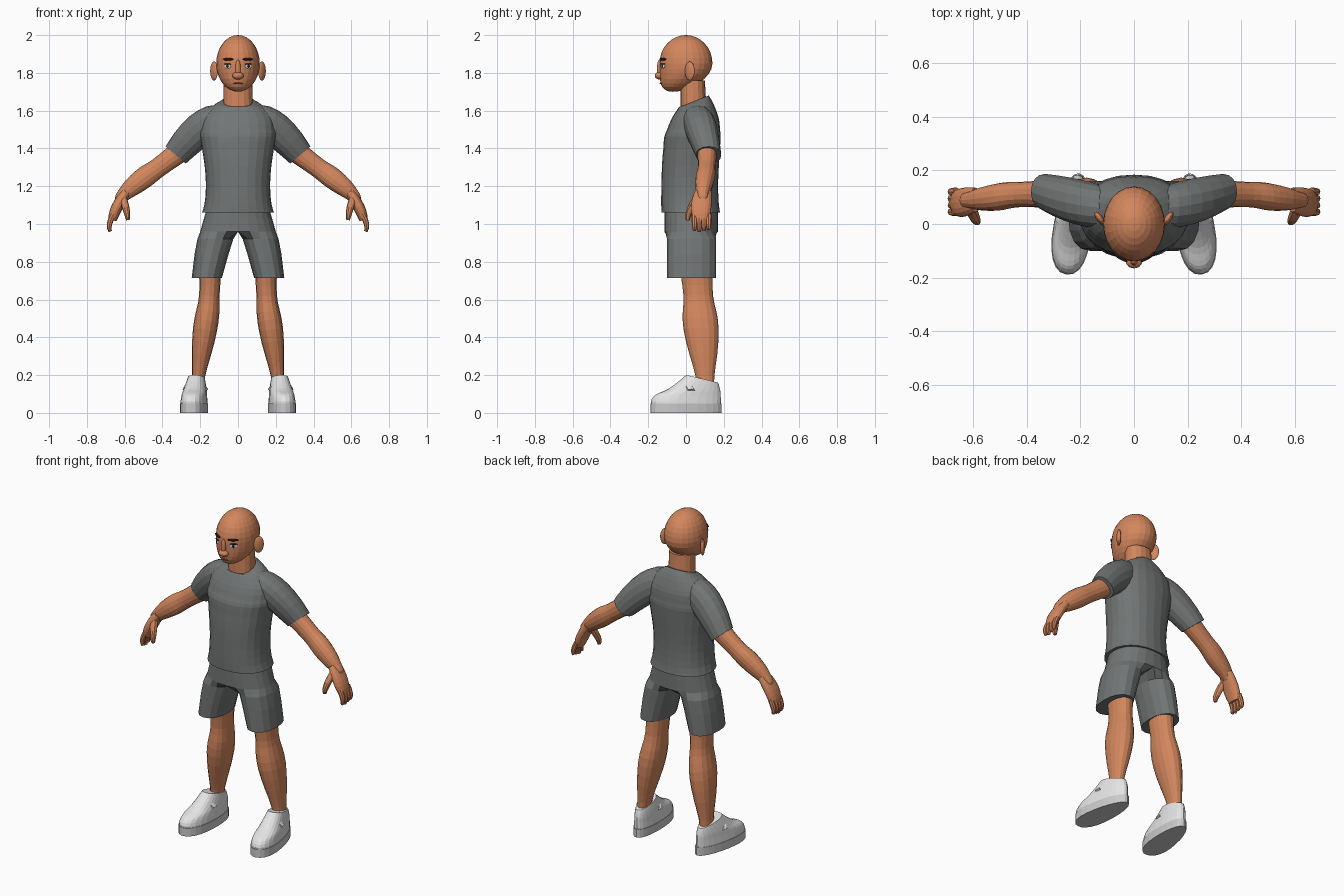
import bpy, bmesh
from math import cos, sin, tau, sqrt, atan2, radians, copysign
from mathutils import Matrix, Vector

cube = bpy.data.objects.get("Cube")
if cube:
    bpy.data.objects.remove(cube, do_unlink=True)


def material(name, *rgb):
    mat = bpy.data.materials.new(name)
    mat.use_nodes = True
    mat.diffuse_color = (*rgb, 1)
    shader = next(n for n in mat.node_tree.nodes if n.type == 'BSDF_PRINCIPLED')
    shader.inputs["Base Color"].default_value = mat.diffuse_color
    return mat


skin = material("skin", .65, .24, .11)
cloth = material("grey_cloth", .17, .18, .18)
white = material("white", .78, .78, .78)
sole_grey = material("sole_grey", .6, .6, .6)
dark = material("dark_brown", .02, .01, .01)
lip = material("lip_brown", .36, .1, .06)
made = []


def finish(name, bm, mat, mirror):
    bmesh.ops.recalc_face_normals(bm, faces=bm.faces)
    mesh = bpy.data.meshes.new(name)
    bm.to_mesh(mesh)
    bm.free()
    mesh.materials.append(mat)
    part = bpy.data.objects.new(name, mesh)
    bpy.context.collection.objects.link(part)
    if mirror:
        part.modifiers.new("mirror", 'MIRROR')
    made.append(part)


def spline(points, steps=4):
    """Smooth in-between rows for a short list of control rows."""
    points = [Vector(p) for p in points]
    rows = []
    for a, b, c, d in zip(points[:1] + points, points, points[1:], points[2:] + points[-1:]):
        for i in range(steps):
            t = i / steps
            leaving = b + (c - a) * (t / 2)
            arriving = c - (d - b) * ((1 - t) / 2)
            rows.append(leaving + (arriving - leaving) * (t * t * (3 - 2 * t)))
    return rows + points[-1:]


def level(z, front, back, radius, rise=0):
    """Level ring from its front and back edge, its half width and its rise to the back."""
    depth = (back - front) / 2
    return Vector((0, front + depth, z)), Vector((radius, 0, 0)), Vector((0, depth, rise))


def levels(points):
    return [level(*row) for row in spline(points)]


def limb(points, flat):
    """Rings square to a path of x, y, z, radius; flat scales them along y."""
    rows = spline(points)
    rings = []
    for i, row in enumerate(rows):
        before, after = rows[max(i - 1, 0)], rows[min(i + 1, len(rows) - 1)]
        along = Vector(after[:3]) - Vector(before[:3])
        y_axis = Vector((0, 1, 0))
        side = along.cross(y_axis).normalized()
        rings.append((Vector(row[:3]), side * row[3], y_axis * row[3] * flat))
    return rings


def rim(ring, angle, egg=0):
    """Point on a slightly squared ellipse; egg widens its front."""
    centre, u, v = ring
    c, s = (copysign(abs(f) ** .9, f) for f in (cos(angle), sin(angle)))
    return centre + u * c * (1 - egg * s) + v * s


def bridge(bm, a, b, count):
    for i in range(count):
        j = (i + 1) % len(a)
        bm.faces.new((a[i], a[j], b[j], b[i]))


def loft(name, rings, mat, sides=16, mirror=True, egg=0, place=Matrix()):
    bm = bmesh.new()
    rows = [[bm.verts.new(place @ rim(ring, tau * i / sides, egg)) for i in range(sides)]
            for ring in rings]
    for a, b in zip(rows, rows[1:]):
        bridge(bm, a, b, sides)
    bm.faces.new(rows[0])
    bm.faces.new(rows[-1])
    finish(name, bm, mat, mirror)


def ellipsoid(name, centre, radii, mat, turn=0, mirror=True, jaw=0):
    bm = bmesh.new()
    bmesh.ops.create_uvsphere(bm, u_segments=24, v_segments=16, radius=1)
    for v in bm.verts:
        v.co.y -= jaw * min(v.co.z, 0) ** 2
    bm.transform(Matrix.Translation(centre) @ Matrix.Rotation(turn, 4, 'Z')
                 @ Matrix.Diagonal((*radii, 1)))
    finish(name, bm, mat, mirror)


# Head: an ellipsoid whose lower half slides forward into a jaw
head_centre, head_size, jaw = Vector((0, 0, 1.85)), Vector((.115, .14, .15)), .5
ellipsoid("head", head_centre, head_size, skin, mirror=False, jaw=jaw)
loft("neck", levels([(1.58, -.03, .11, .08), (1.76, -.03, .1, .075)]), skin, mirror=False)
ellipsoid("ear", (.127, .02, 1.81), (.013, .03, .05), skin, turn=radians(-35))
ellipsoid("nose_bridge", (0, -.14, 1.82), (.014, .014, .05), skin, mirror=False)
ellipsoid("nose_tip", (0, -.14, 1.785), (.03, .025, .02), skin, mirror=False)


def on_face(name, x, z, half_width, half_height, mat, lift=.004):
    """Thin oval lying on the front of the head."""
    across, up = x / head_size.x, (z - head_centre.z) / head_size.z
    y = -head_size.y * (sqrt(1 - across ** 2 - up ** 2) + jaw * min(up, 0) ** 2)
    turn = atan2(across / head_size.x, -y / head_size.y ** 2)
    ellipsoid(name, (x, y, z), (half_width, lift, half_height), mat, turn, mirror=x > 0)


on_face("eye", .055, 1.835, .02, .012, white)
on_face("iris", .055, 1.835, .009, .01, dark, lift=.006)
on_face("upper_eyelid", .055, 1.847, .022, .003, dark, lift=.006)
on_face("eyebrow", .052, 1.872, .032, .007, dark, lift=.008)
on_face("mouth", 0, 1.745, .026, .004, lip, lift=.006)

# Shirt
loft("shirt_body", levels([(1.06, -.13, .18, .19, 0), (1.2, -.13, .17, .17, 0),
                           (1.4, -.12, .18, .19, 0), (1.5, -.1, .18, .2, 0),
                           (1.6, -.05, .16, .16, 0), (1.65, -.03, .12, .08, .03)]),
     cloth, sides=24, mirror=False)
loft("shirt_sleeve", limb([(.1, .06, 1.55, .08), (.2, .08, 1.5, .09),
                           (.33, .12, 1.365, .07)], flat=.95), cloth)

# Shorts: open half rings down to the crotch, then a closed leg
bm = bmesh.new()
rows = []
for z, radius in ((1.1, .16), (1.03, .18), (.96, .2)):
    ring = level(z, -.115, .17, radius)
    half = [rim(ring, tau * (i / 24 - 1 / 4)) for i in range(13)]
    half[0].x = half[-1].x = 0
    rows.append([bm.verts.new(p) for p in half])
rows[-1] += [bm.verts.new((0, y, .96)) for y in (.1, .03, -.05)]
for x, z, radius in ((.12, .92, .095), (.14, .84, .09), (.165, .715, .08)):
    ring = level(z, -.1, .16, radius, 0)
    rows.append([bm.verts.new(rim(ring, tau * (i - 6) / 16) + Vector((x, 0, 0)))
                 for i in range(16)])
for a, b in zip(rows, rows[1:]):
    bridge(bm, a, b, 16 if len(a) == 16 else 12)
bm.faces.new(rows[-1])
finish("shorts", bm, cloth, True)

# Arms and hands
loft("arm", limb([(.3, .11, 1.39, .06), (.42, .11, 1.3, .052), (.51, .1, 1.235, .056),
                  (.6, .09, 1.16, .038), (.62, .09, 1.13, .03)], flat=.9), skin)
loft("palm", limb([(.59, .09, 1.17, .025), (.64, .08, 1.09, .03),
                   (.665, .08, 1.02, .022)], flat=1.8), skin)
for i, finger in enumerate(("index", "middle", "ring", "little")):
    y, tip = .045 + .025 * i, .96 + .006 * abs(i - 1)
    loft(finger + "_finger", limb([(.66, y, 1.05, .015), (.68, y, 1, .014),
                                   (.676, y, tip, .009)], flat=1), skin, sides=8)
loft("thumb", limb([(.61, .06, 1.14, .02), (.59, .02, 1.07, .018),
                    (.583, .01, 1.02, .009)], flat=1.1), skin, sides=10)

# Legs
loft("leg", limb([(.21, .1, .1, .035), (.208, .1, .2, .035), (.175, .08, .44, .064),
                  (.152, .065, .62, .054), (.15, .05, .8, .064)], flat=1.45), skin)

# Shoes, turned slightly outward
toe_out = Matrix.Translation((.228, 0, 0)) @ Matrix.Rotation(radians(7), 4, 'Z')
loft("shoe_sole", [level(z, -.19, .19, .07) for z in (0, .05)], sole_grey,
     sides=24, egg=.2, place=toe_out)
loft("shoe_upper", levels([(.04, -.185, .185, .068, 0), (.09, -.17, .185, .063, 0),
                           (.13, -.09, .18, .056, 0), (.18, 0, .17, .043, -.02)]),
     white, sides=24, egg=.2, place=toe_out)
loft("shoe_strap", limb([(-.06, .02, .12, .01), (0, -.01, .17, .01), (.06, .02, .12, .01)],
                        flat=2), white, sides=8, place=toe_out)

# Smooth shading with sharp hems
for part in bpy.context.view_layer.objects:
    part.select_set(part in made)
bpy.context.view_layer.objects.active = made[0]
bpy.ops.object.shade_smooth_by_angle(angle=radians(45))
